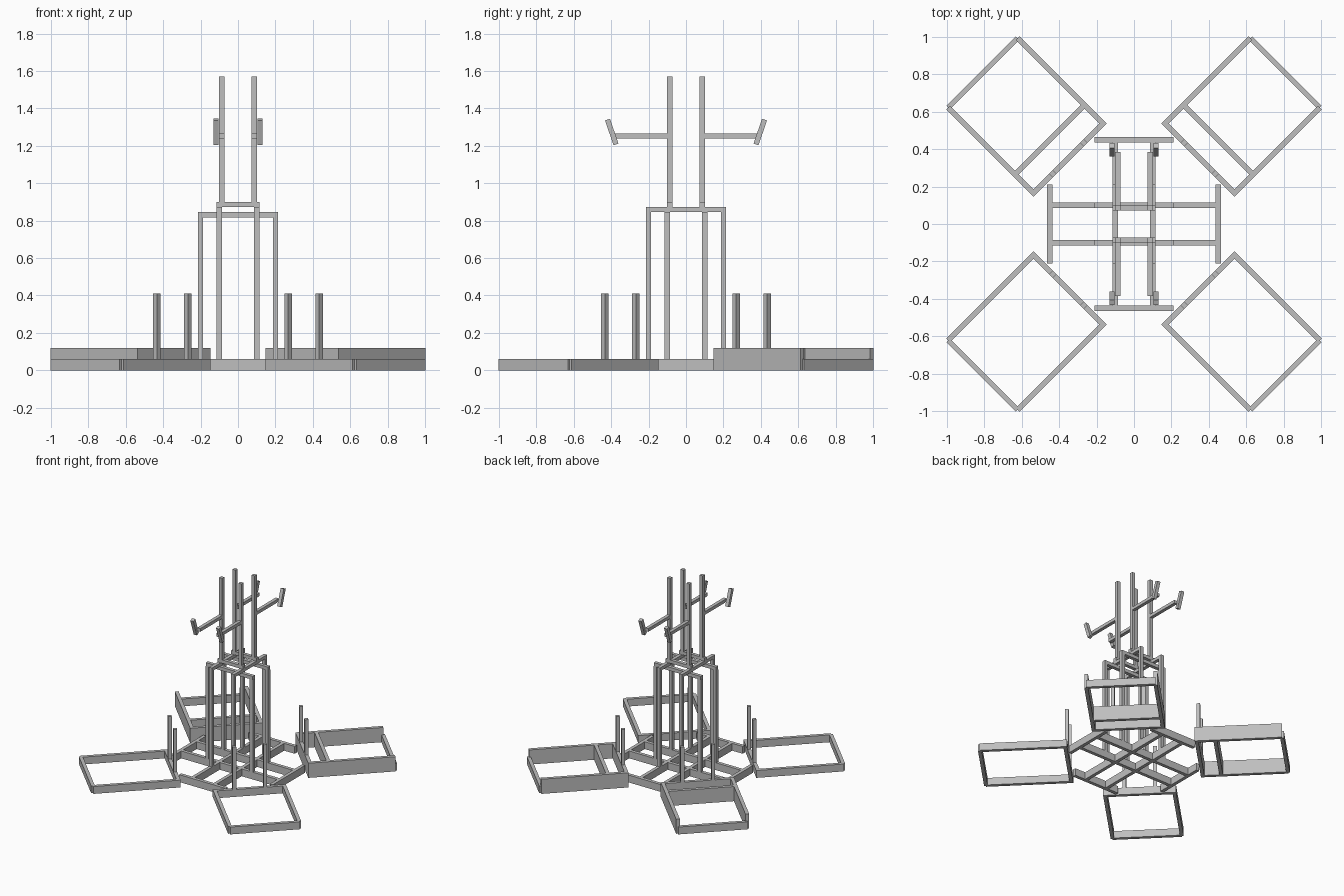
import bpy
import math
from mathutils import Matrix, Vector

cube = bpy.data.objects.get("Cube")
if cube:
    bpy.data.objects.remove(cube, do_unlink=True)

grey = bpy.data.materials.new("plain grey")
grey.use_nodes = True
GREY = (0.52, 0.52, 0.52, 1)
grey.diffuse_color = GREY
grey.node_tree.nodes["Principled BSDF"].inputs["Base Color"].default_value = GREY

W = 0.028      # bar width
LOW = 0.06     # low rail height
TALL = 0.12    # tall rail height


def box(name, lo, hi, matrix=Matrix()):
    """Box between two corners, placed by a matrix."""
    lo, hi = Vector(lo), Vector(hi)
    bpy.ops.mesh.primitive_cube_add(size=1)
    ob = bpy.context.object
    ob.name = name
    size = Matrix.Diagonal((*(hi - lo), 1))
    ob.data.transform(matrix @ Matrix.Translation((lo + hi) / 2) @ size)
    ob.data.materials.append(grey)
    return ob


def bar(name, axis, start, end, a, z0, z1, matrix=Matrix()):
    """Horizontal bar along x or y, centred sideways on a."""
    lo, hi = (start, a - W / 2, z0), (end, a + W / 2, z1)
    if axis == "y":
        lo, hi = (lo[1], lo[0], z0), (hi[1], hi[0], z1)
    return box(name, lo, hi, matrix)


def post(name, x, y, z0, z1, matrix=Matrix()):
    return box(name, (x - W / 2, y - W / 2, z0), (x + W / 2, y + W / 2, z1), matrix)


# Square corner frames, laid out along +x then turned to each diagonal
INNER, OUTER, HALF = 0.4965, 1.142, 0.262
for label, angle in (("back_left", 45), ("back_right", 135),
                     ("front_right", 225), ("front_left", 315)):
    turn = Matrix.Rotation(math.radians(angle), 4, "Z")
    back = angle < 180
    height = TALL if back else LOW
    bar(label + "_inner_rail", "y", -HALF - W / 2, HALF + W / 2, INNER, 0, height, turn)
    bar(label + "_outer_rail", "y", -HALF, HALF, OUTER, 0, LOW, turn)
    if back:
        bar(label + "_cross_rail", "y", -HALF, HALF, 0.637, 0, height, turn)
    for side in (-1, 1):
        bar(label + "_side_rail", "x", INNER, OUTER, side * HALF, 0, height, turn)
        post(label + "_post", INNER, side * 0.117, height, 0.41, turn)

for s in (-1, 1):
    # Base: short edge rails and crossing beams
    bar("base_end_rail", "x", -0.21, 0.21, s * 0.45, 0, LOW)
    bar("base_side_rail", "y", -0.21, 0.21, s * 0.45, 0, LOW)
    bar("base_long_beam", "y", -0.44, 0.44, s * 0.1, 0, LOW)
    bar("base_wide_beam", "x", -0.44, 0.44, s * 0.1, 0, LOW)
    # Tower: portal beams and the ring under the masts
    bar("wide_portal_beam", "x", -0.213, 0.213, s * 0.1, 0.818, 0.846)
    bar("long_portal_beam", "y", -0.213, 0.213, s * 0.1, 0.847, 0.873)
    bar("mast_seat", "x", -0.115, 0.115, s * 0.087, 0.873, 0.9)
    for t in (-1, 1):
        post("wide_portal_leg", s * 0.2, t * 0.1, LOW, 0.818)
        post("long_portal_leg", s * 0.1, t * 0.2, LOW, 0.847)
        # Masts, each with an arm and a tilted end plate
        post("mast", s * 0.087, t * 0.087, 0.9, 1.57)
        bar("arm", "y", *sorted((t * 0.1, t * 0.385)), s * 0.087, 1.24, 1.266)
        tilt = Matrix.Translation((s * 0.117, t * 0.397, 1.274)) @ \
            Matrix.Rotation(math.radians(-19 * t), 4, "X")
        post("arm_tip", 0, 0, -0.07, 0.07, tilt)
